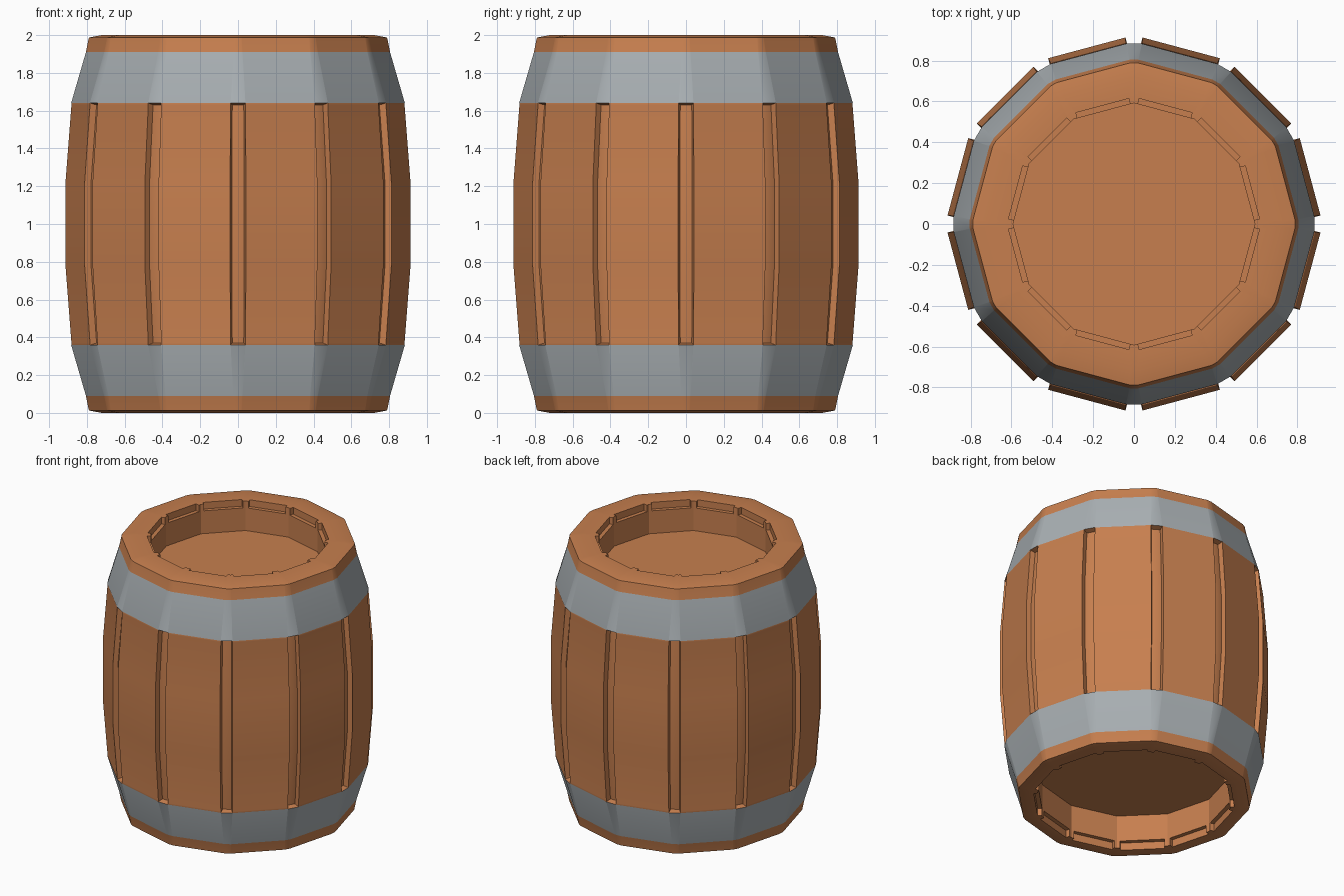
import bpy, bmesh, math

if "Cube" in bpy.data.objects:
    bpy.data.objects.remove(bpy.data.objects["Cube"])

T15 = math.tan(math.radians(15))


def material(name, rgb):
    m = bpy.data.materials.new(name)
    m.diffuse_color = (*rgb, 1)
    m.use_nodes = True
    m.node_tree.nodes["Principled BSDF"].inputs["Base Color"].default_value = m.diffuse_color
    return m


wood = material("barrel wood", (0.57, 0.212, 0.077))
iron = material("grey iron", (0.395, 0.43, 0.45))


def level(z, a, bevel=0.0, panel=None, half=None):
    """One 12-sided section: apothem a, corner bevel, optional raised or sunk panel."""
    w = a * T15 - bevel
    half = w * 0.98 if half is None else half
    panel = a if panel is None else panel
    return z, [(a, -w), (a, -half), (panel, -half), (panel, half), (a, half), (a, w)]


def add_ring(bm, z, pts):
    verts = []
    for k in range(12):
        t = math.radians(15 + 30 * k)
        c, s = math.cos(t), math.sin(t)
        verts += [bm.verts.new((a * c - w * s, a * s + w * c, z)) for a, w in pts]
    return verts


def build(name, levels):
    bm = bmesh.new()
    rings = [add_ring(bm, z, pts) for z, pts in levels]
    bm.faces.new(rings[0])
    bm.faces.new(rings[-1])
    for lo, hi in zip(rings, rings[1:]):
        n = len(lo)
        for i in range(n):
            j = (i + 1) % n
            bm.faces.new((lo[i], lo[j], hi[j], hi[i]))
    # iron bands: outer faces between the stave ends and the rims
    for f in bm.faces:
        if all(0.63 < abs(v.co.z - 1) < 0.914 and v.co.xy.length > 0.75 for v in f.verts):
            if abs(f.calc_center_median().z - 1) > 0.7:
                f.material_index = 1
    bmesh.ops.remove_doubles(bm, verts=bm.verts[:], dist=0.0003)
    bmesh.ops.dissolve_degenerate(bm, dist=0.0003, edges=bm.edges[:])
    bmesh.ops.recalc_face_normals(bm, faces=bm.faces[:])
    me = bpy.data.meshes.new(name)
    bm.to_mesh(me)
    bm.free()
    me.materials.append(wood)
    me.materials.append(iron)
    ob = bpy.data.objects.new(name, me)
    bpy.context.collection.objects.link(ob)
    bpy.ops.object.select_all(action='DESELECT')
    ob.select_set(True)
    bpy.context.view_layer.objects.active = ob
    bpy.ops.object.shade_smooth_by_angle(angle=math.radians(25))
    return ob


# staves, iron band and rim, middle upwards
outside = [
    level(1.22, 0.858, 0.033, 0.893, 0.196),
    level(1.630, 0.826, 0.030, 0.862, 0.190),
    level(1.641, 0.863, 0.040, 0.863, 0.190),
    level(1.910, 0.783, 0.022),
    level(1.987, 0.767, 0.018),
    level(2.0, 0.700, 0.010),
]


def opening(wall, sunk, half, step, floor):
    """Notched opening down to a sunk lid."""
    return [
        level(2.0, wall, 0.0, sunk, half),
        level(2.0 - step, wall, 0.0, sunk, half),
        level(2.0 - step, wall, 0.0, wall, half),
        level(floor, wall, 0.0, wall, half),
    ]


# the underside opening is wider and deeper than the top one
top = outside + opening(0.572, 0.600, 0.134, 0.05, 1.78)
bottom = outside + opening(0.637, 0.667, 0.150, 0.055, 1.75)
build("barrel_body", [(2.0 - z, pts) for z, pts in reversed(bottom)] + top)
